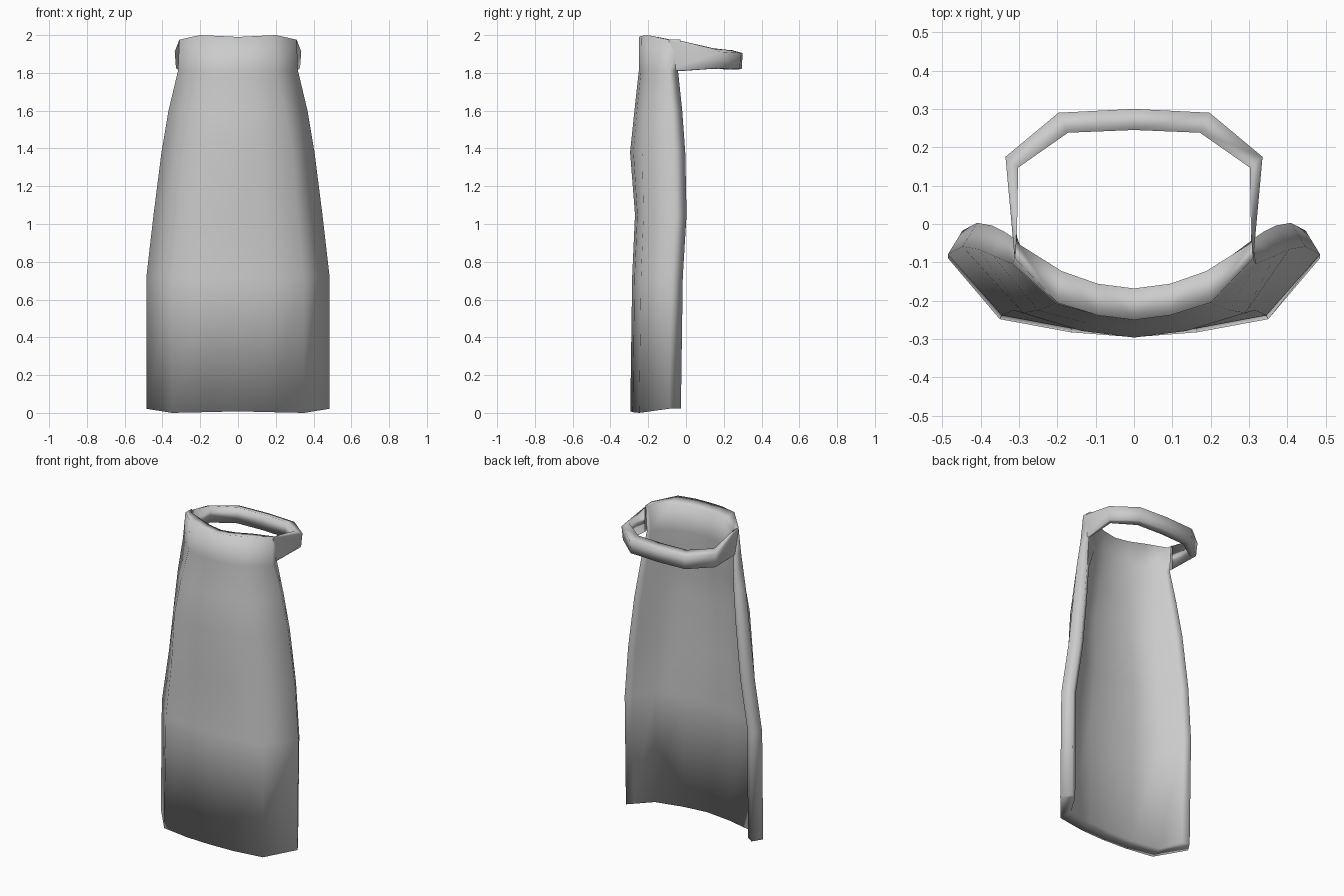
import bpy, bmesh, math

if "Cube" in bpy.data.objects:
    bpy.data.objects.remove(bpy.data.objects["Cube"])

cloth = bpy.data.materials.new("grey_cloth")
cloth.diffuse_color = (0.6, 0.6, 0.6, 1)
cloth.use_nodes = True
cloth.node_tree.nodes["Principled BSDF"].inputs["Base Color"].default_value = cloth.diffuse_color


def mirror_loop(half):
    """Closed loop from a right half whose first and last points lie on x = 0."""
    return half + [(-x, y, z) for x, y, z in reversed(half[1:-1])]


def cap(bm, ring):
    """Close a ring with a strip between its outer and inner walls."""
    n = len(ring)
    h = n // 2
    for i in range(h // 2):
        for s in (1, -1):
            quad = [ring[(s * k) % n] for k in (i, i + 1, h - i - 1, h - i)]
            quad = list(dict.fromkeys(quad))
            if len(quad) > 2:
                bm.faces.new(quad)


def loft(name, rings, capped):
    """Skin equal-length closed rings, optionally capping both ends."""
    bm = bmesh.new()
    vr = [[bm.verts.new(p) for p in ring] for ring in rings]
    n = len(vr[0])
    for a, b in zip(vr, vr[1:]):
        for i in range(n):
            j = (i + 1) % n
            bm.faces.new((a[i], a[j], b[j], b[i]))
    if capped:
        cap(bm, vr[0])
        cap(bm, vr[-1])
    bmesh.ops.recalc_face_normals(bm, faces=bm.faces)
    me = bpy.data.meshes.new(name)
    bm.to_mesh(me)
    bm.free()
    me.materials.append(cloth)
    ob = bpy.data.objects.new(name, me)
    bpy.context.collection.objects.link(ob)
    bpy.ops.object.select_all(action='DESELECT')
    ob.select_set(True)
    bpy.context.view_layer.objects.active = ob
    bpy.ops.object.shade_smooth_by_angle(angle=math.radians(130))


def panel_ring(z, w, back, cx, cy, front, t, e, dz=(0, 0, 0), lift=0):
    """Curved section: width, back edge, corner, front, thickness, edge inset."""
    zc, zk, zs = (z + d for d in dz)
    zm = (zc + zk) / 2
    mx, my = cx * 0.47, front + (cy - front) * 0.27
    return mirror_loop([
        (0, front, zc), (mx, my, zm), (cx, cy, zk), (w, back - 0.062, zs),
        (w - e, back, zs),
        (w - 2 * e, back - 0.022, zs + lift / 2), (cx - 0.012, cy + t, zk + lift),
        (mx, my + t, zm + lift), (0, front + t, zc + lift)])


# Front panel, from hem to neckline
rows = [
    (0.00, 0.485, -0.027, 0.350, -0.248, -0.295, 0.082, 0.040, (0.008, 0.0, 0.022), 0.012),
    (0.72, 0.485, -0.017, 0.345, -0.238, -0.285, 0.078, 0.038),
    (1.05, 0.447, 0.003, 0.315, -0.225, -0.270, 0.078, 0.038),
    (1.38, 0.405, -0.004, 0.290, -0.232, -0.296, 0.084, 0.035),
    (1.60, 0.368, -0.020, 0.250, -0.225, -0.273, 0.084, 0.030),
    (1.81, 0.318, -0.042, 0.205, -0.207, -0.250, 0.080, 0.012),
    (1.99, 0.310, -0.028, 0.200, -0.205, -0.250, 0.082, 0.003, (0, 0.01, -0.014), -0.015),
]
loft("apron_panel", [panel_ring(*r) for r in rows], True)

# Neck strap, four lengthwise edges running round the back
outer = [(0.311, -0.09), (0.335, 0.175), (0.197, 0.29), (0, 0.30)]
inner = [(0.305, -0.02), (0.302, 0.147), (0.172, 0.238), (0, 0.245)]
heights = [(1.975, 1.968, 1.813), (1.912, 1.930, 1.825),
           (1.905, 1.920, 1.82), (1.905, 1.920, 1.82)]
half = []
for (ox, oy), (ix, iy), (zo, zi, zb) in zip(outer, inner, heights):
    half.append([(ox, oy, zo), (ix, iy, zi), (ix, iy, zb - 0.003),
                 (ox * 0.98, oy - 0.005, zb)])
loft("neck_strap",
     half + [[(-x, y, z) for x, y, z in s] for s in reversed(half[:-1])], False)
